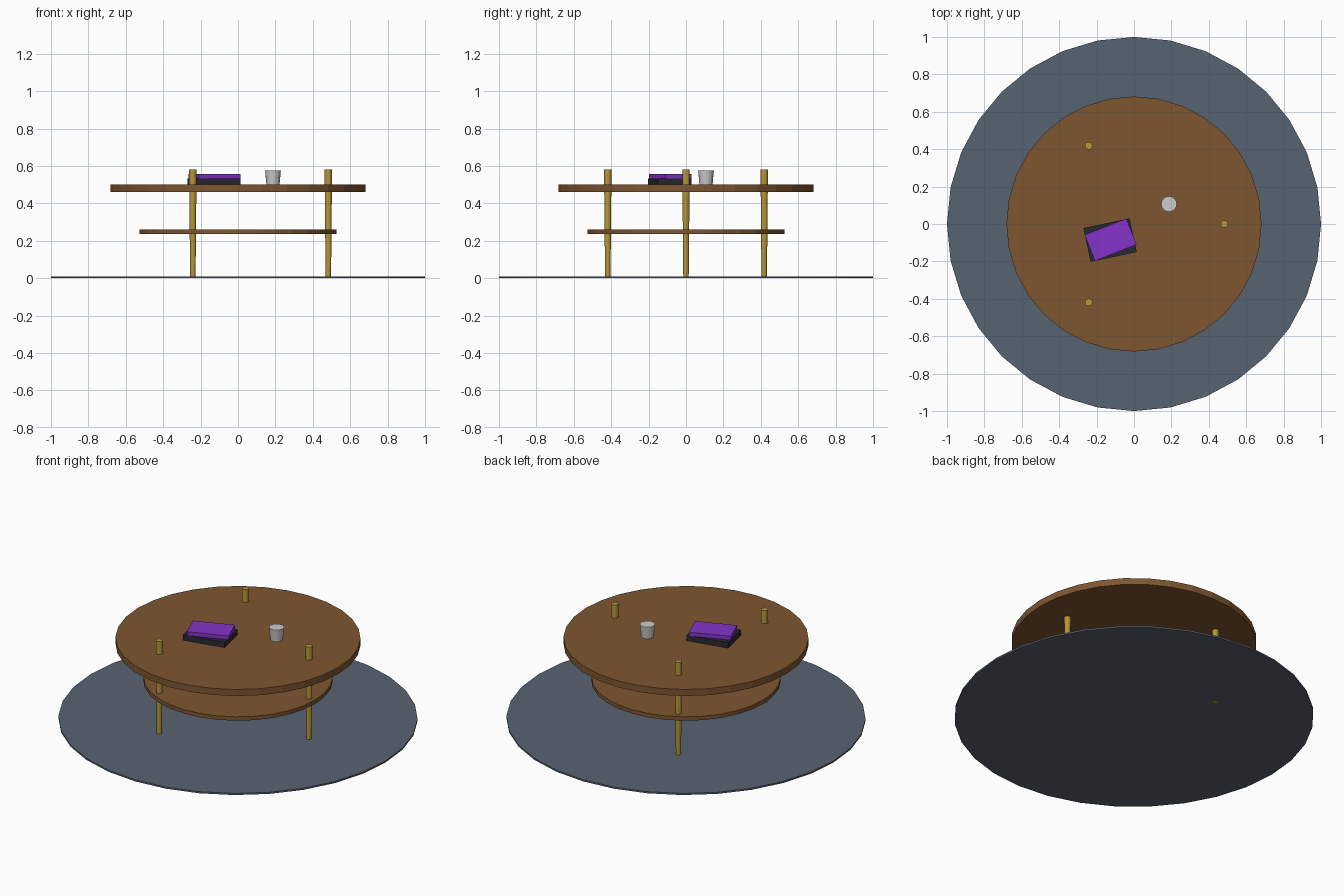
import bpy
from math import radians, cos, sin

if "Cube" in bpy.data.objects:
    bpy.data.objects.remove(bpy.data.objects["Cube"])


def material(name, rgb):
    m = bpy.data.materials.new(name)
    m.diffuse_color = (*rgb, 1)
    m.use_nodes = True
    m.node_tree.nodes["Principled BSDF"].inputs["Base Color"].default_value = m.diffuse_color
    return m


wood = material("wood", (0.21, 0.093, 0.03))
brass = material("brass", (0.48, 0.31, 0.04))
fabric = material("fabric", (0.095, 0.125, 0.165))
purple = material("purple_cover", (0.23, 0.034, 0.58))
dark = material("dark_cover", (0.02, 0.02, 0.03))


def finish(name, mat):
    ob = bpy.context.object
    ob.name = name
    if mat:
        ob.data.materials.append(mat)
    return ob


def disc(name, x, y, z0, z1, r0, r1, sides, mat=None):
    bpy.ops.mesh.primitive_cone_add(vertices=sides, radius1=r0, radius2=r1,
                                    depth=z1 - z0, location=(x, y, (z0 + z1) / 2))
    return finish(name, mat)


def book(name, x, y, z0, z1, length, width, angle, mat):
    bpy.ops.mesh.primitive_cube_add(size=1, location=(x, y, (z0 + z1) / 2),
                                    rotation=(0, 0, radians(angle)))
    ob = finish(name, mat)
    ob.scale = (length, width, z1 - z0)
    return ob


# Round rug, table top and lower shelf
disc("rug", 0, 0, 0, 0.01, 1, 1, 32, fabric)
disc("table_top", 0, 0, 0.46, 0.50, 0.682, 0.682, 32, wood)
disc("lower_shelf", 0, 0, 0.236, 0.26, 0.527, 0.527, 32, wood)

# Three tapered legs passing through both boards
for i in range(3):
    a = radians(120 * i)
    disc(f"leg_{i + 1}", 0.483 * cos(a), 0.483 * sin(a), 0, 0.58,
         0.0145, 0.02, 12, brass)

# Two stacked books
book("lower_book", -0.128, -0.086, 0.50, 0.533, 0.252, 0.184, 12, dark)
book("upper_book", -0.125, -0.084, 0.533, 0.557, 0.24, 0.15, 21.5, purple)

# Cup
disc("cup", 0.187, 0.107, 0.50, 0.575, 0.035, 0.042, 16)
